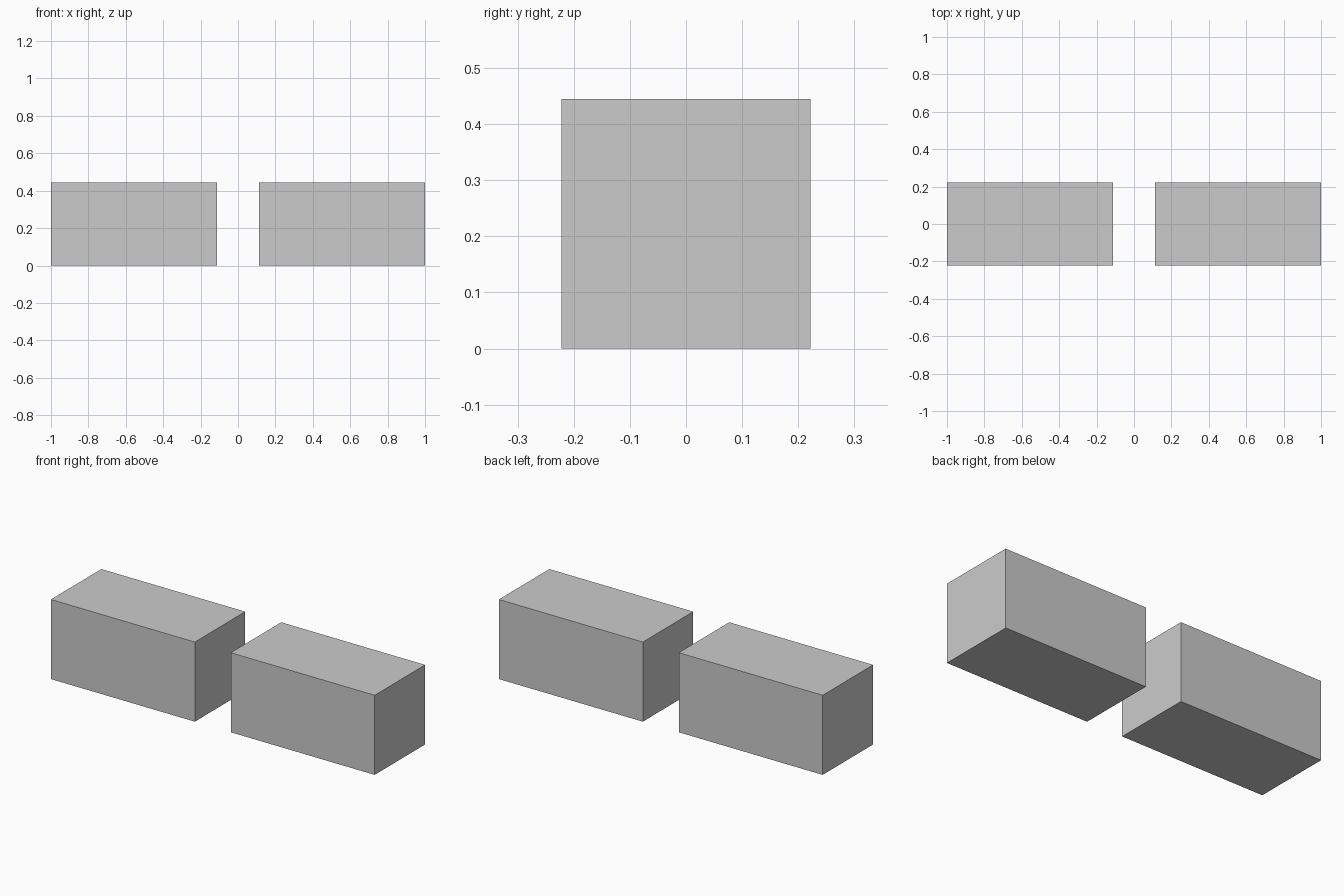
import bpy

if "Cube" in bpy.data.objects:
    bpy.data.objects.remove(bpy.data.objects["Cube"])

UNIT = 2 / 9                                     # block width and height are 2 units, length 4
LENGTH, WIDTH, HEIGHT = 4 * UNIT, 2 * UNIT, 2 * UNIT


def add_block(name, x):
    """Rectangular block resting on the ground, centred at x."""
    bpy.ops.mesh.primitive_cube_add(size=1, location=(x, 0, HEIGHT / 2))
    block = bpy.context.object
    block.name = name
    block.scale = (LENGTH, WIDTH, HEIGHT)
    bpy.ops.object.transform_apply(location=False, rotation=False, scale=True)


# Two matching blocks, mirrored about the central gap
for name, side in (("left_block", -1), ("right_block", 1)):
    add_block(name, side * (1 - LENGTH / 2))
